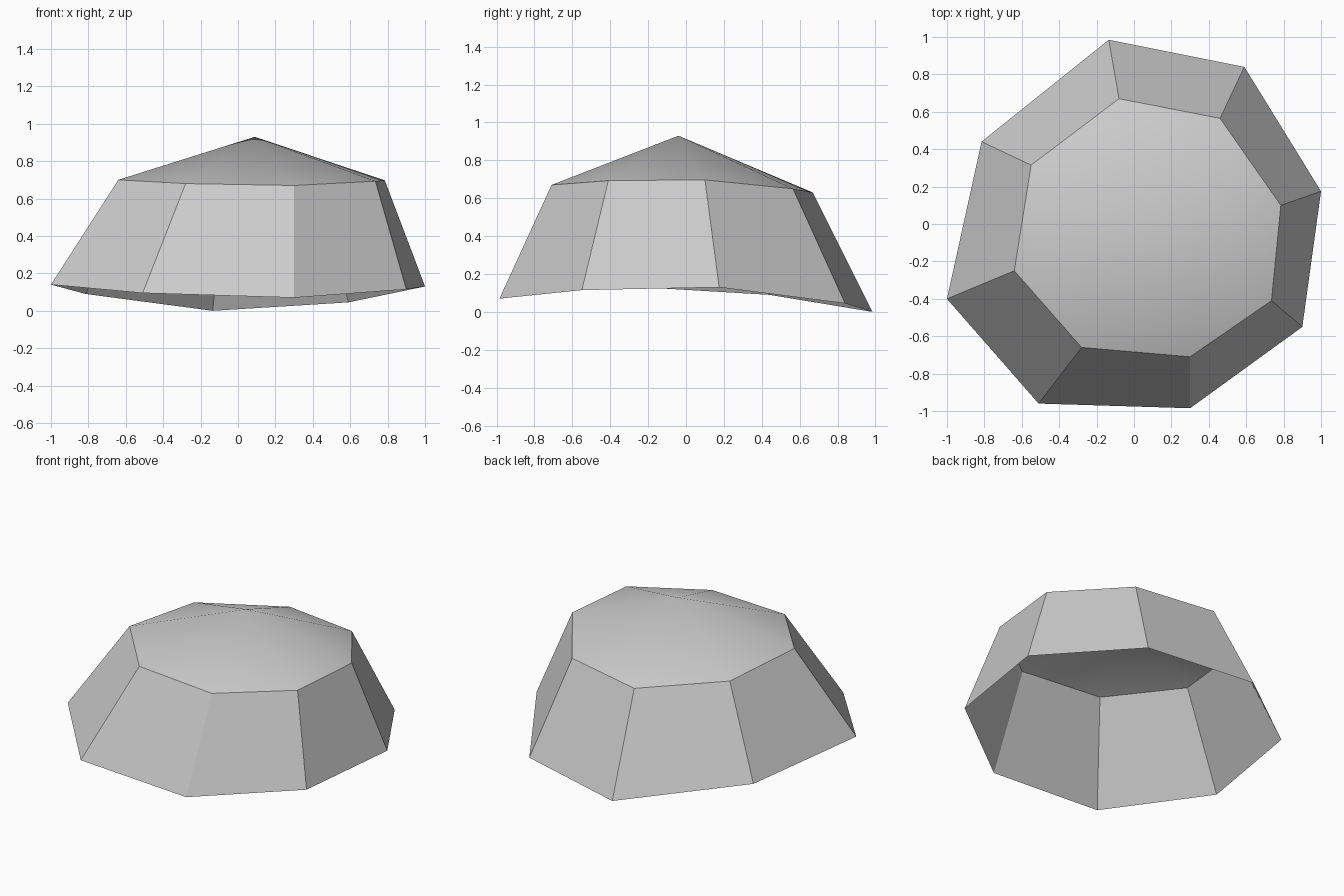
import bpy, bmesh, math

cube = bpy.data.objects.get("Cube")
if cube:
    bpy.data.objects.remove(cube, do_unlink=True)

# Plain grey material
grey = bpy.data.materials.new("light_grey")
grey.use_nodes = True
colour = (0.604, 0.604, 0.604, 1.0)
grey.diffuse_color = colour
grey.node_tree.nodes["Principled BSDF"].inputs["Base Color"].default_value = colour

# Uneven eight-sided rings, counter-clockwise from the back
rim = [(-0.135, 0.985, 0.0), (-0.815, 0.44, 0.09), (-1.0, -0.40, 0.14),
       (-0.51, -0.96, 0.095), (0.30, -0.985, 0.07), (0.90, -0.55, 0.115),
       (1.0, 0.175, 0.13), (0.59, 0.84, 0.045)]
shoulder = [(-0.08, 0.67, 0.63), (-0.55, 0.315, 0.67), (-0.64, -0.25, 0.70),
            (-0.28, -0.66, 0.68), (0.30, -0.71, 0.67), (0.735, -0.41, 0.693),
            (0.785, 0.10, 0.697), (0.46, 0.565, 0.65)]
apex = (0.09, -0.04, 0.93)

# Open shell: sloped wall panels below a shallow pointed cap
bm = bmesh.new()
low = [bm.verts.new(p) for p in rim]
high = [bm.verts.new(p) for p in shoulder]
tip = bm.verts.new(apex)
for i in range(len(rim)):
    j = (i + 1) % len(rim)
    bm.faces.new((low[i], low[j], high[j], high[i]))
    bm.faces.new((high[i], high[j], tip))

mesh = bpy.data.meshes.new("dome_shell")
bm.to_mesh(mesh)
bm.free()
mesh.materials.append(grey)
dome = bpy.data.objects.new("dome_shell", mesh)
bpy.context.collection.objects.link(dome)

# Smooth cap, crisp wall edges
bpy.ops.object.select_all(action='DESELECT')
dome.select_set(True)
bpy.context.view_layer.objects.active = dome
bpy.ops.object.shade_smooth_by_angle(angle=math.radians(30))
